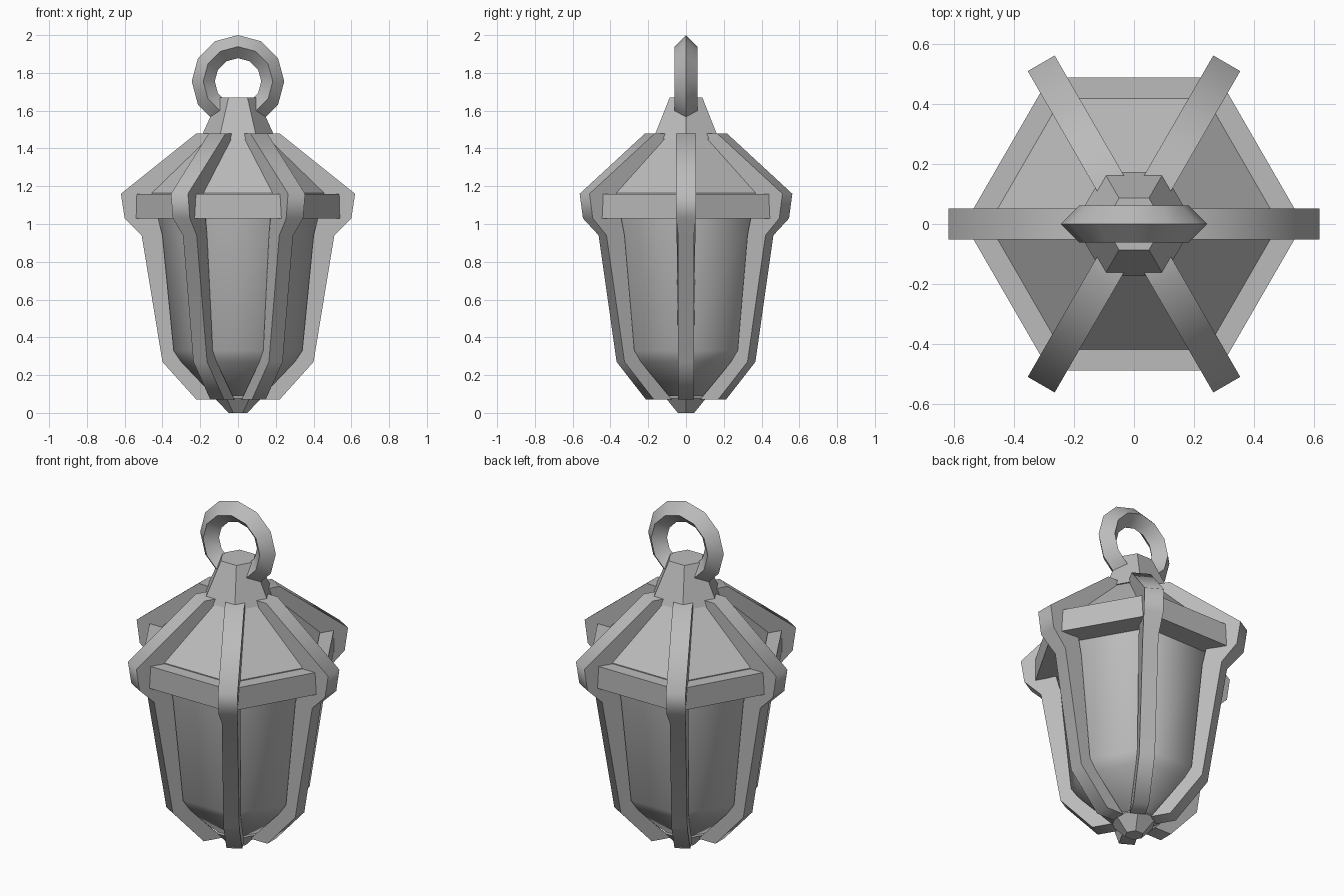
import bpy, bmesh, math
from mathutils import Matrix

cube = bpy.data.objects.get("Cube")
if cube:
    bpy.data.objects.remove(cube)

metal = bpy.data.materials.new("grey_metal")
GREY = (0.5, 0.5, 0.5, 1)
metal.diffuse_color = GREY
metal.use_nodes = True
metal.node_tree.nodes["Principled BSDF"].inputs["Base Color"].default_value = GREY


def finish(name, bm, smooth=None):
    bmesh.ops.recalc_face_normals(bm, faces=bm.faces)
    mesh = bpy.data.meshes.new(name)
    bm.to_mesh(mesh)
    bm.free()
    mesh.materials.append(metal)
    obj = bpy.data.objects.new(name, mesh)
    bpy.context.collection.objects.link(obj)
    if smooth:
        bpy.ops.object.select_all(action="DESELECT")
        obj.select_set(True)
        bpy.context.view_layer.objects.active = obj
        bpy.ops.object.shade_smooth_by_angle(angle=math.radians(smooth))
    return obj


def hex_lathe(name, profile, smooth=None):
    """Six-sided solid from (radius, height) pairs, capped at both ends."""
    bm = bmesh.new()
    rings = [[bm.verts.new((r * math.cos(i * math.pi / 3), r * math.sin(i * math.pi / 3), z))
              for i in range(6)] for r, z in profile]
    for a, b in zip(rings, rings[1:]):
        for i in range(6):
            j = (i + 1) % 6
            bm.faces.new((a[i], a[j], b[j], b[i]))
    bm.faces.new(rings[0])
    bm.faces.new(rings[-1])
    return finish(name, bm, smooth)


# Body, roof and the pieces on the axis
hex_lathe("glass_body", [(0.1, 0.07), (0.32, 0.27), (0.355, 0.33), (0.425, 1.06)], 62)
hex_lathe("roof_rim", [(0.566, 1.03), (0.566, 1.16)])
hex_lathe("roof", [(0.485, 1.15), (0.485, 1.165), (0.16, 1.48)])
hex_lathe("roof_neck", [(0.2, 1.45), (0.1, 1.67)])
hex_lathe("bottom_tip", [(0.05, 0), (0.125, 0.08), (0.1, 0.14)])

# Six ribs along the corners, slightly wider over the roof
outline = [(0.22, 1.48), (0.62, 1.16), (0.6, 1.03), (0.51, 0.94), (0.4, 0.27), (0.22, 0.07),
           (0.11, 0.07), (0.3, 0.27), (0.34, 0.33), (0.4, 0.94), (0.45, 1.14), (0.1, 1.48)]
for k in range(6):
    bm = bmesh.new()
    sides = []
    for s in (-1, 1):
        sides.append([bm.verts.new((r, s * (0.052 if z > 1 else 0.042), z)) for r, z in outline])
        bm.faces.new(sides[-1])
    n = len(outline)
    for i in range(n):
        j = (i + 1) % n
        bm.faces.new((sides[0][i], sides[0][j], sides[1][j], sides[1][i]))
    bm.transform(Matrix.Rotation(k * math.pi / 3, 4, "Z"))
    finish(f"rib_{k + 1}", bm, 65)

# Hanging ring with a diamond cross-section
bpy.ops.mesh.primitive_torus_add(major_segments=12, minor_segments=4, major_radius=0.184,
                                 minor_radius=0.061, location=(0, 0, 1.755),
                                 rotation=(math.pi / 2, 0, 0))
ring = bpy.context.object
ring.name = "hanging_ring"
ring.data.materials.append(metal)
bpy.ops.object.shade_smooth_by_angle(angle=math.radians(40))
